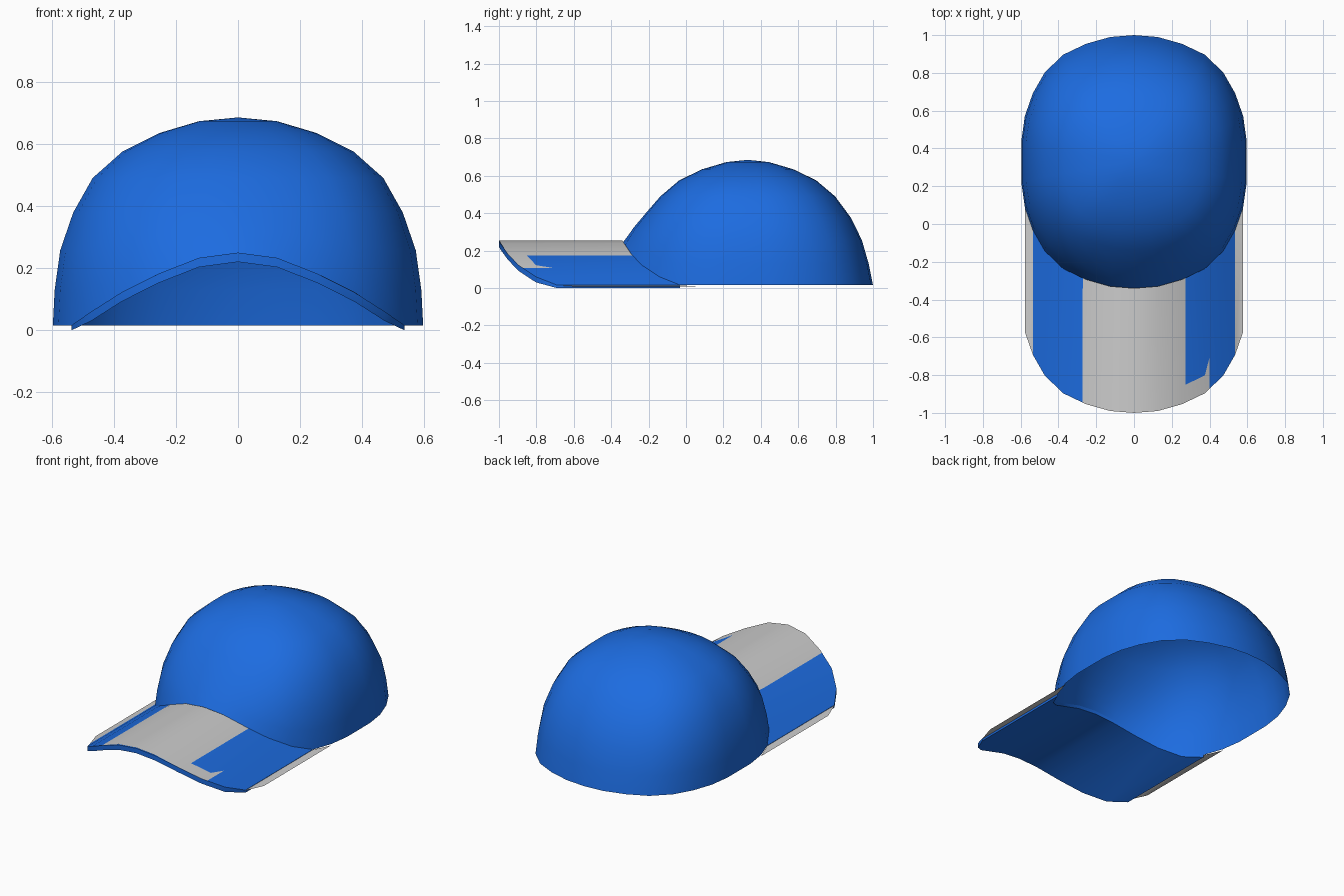
import bpy, bmesh

if "Cube" in bpy.data.objects:
    bpy.data.objects.remove(bpy.data.objects["Cube"])

# unit quarter outline of the cap's plan: (across, along)
Q = [(0, 1), (.21, .985), (.425, .93), (.623, .845), (.785, .705),
     (.89, .54), (.96, .36), (.99, .17)]
# dome profile rings: (reach across, reach along, height)
RINGS = [(.21, .17, .982), (.425, .363, .925), (.623, .546, .837),
         (.785, .697, .709), (.89, .82, .543), (.96, .91, .362),
         (.99, .965, .172), (1, 1, 0)]
# height of the brim arch at each outline column, centre to side
ARCH = [.25, .233, .182, .122, .06, .016, .007, 0.0]
RX, RY, CY, Z0 = .602, .67, .33, .015

blue = bpy.data.materials.new("blue_cloth")
blue.diffuse_color = (.012, .15, .75, 1)
blue.use_nodes = True
blue.node_tree.nodes["Principled BSDF"].inputs["Base Color"].default_value = blue.diffuse_color


def finish(name, bm, mat=None):
    bmesh.ops.recalc_face_normals(bm, faces=bm.faces)
    me = bpy.data.meshes.new(name)
    bm.to_mesh(me)
    bm.free()
    ob = bpy.data.objects.new(name, me)
    bpy.context.collection.objects.link(ob)
    if mat:
        me.materials.append(mat)
    bpy.ops.object.select_all(action='DESELECT')
    ob.select_set(True)
    bpy.context.view_layer.objects.active = ob
    bpy.ops.object.shade_smooth_by_angle()
    return ob


def bridge(bm, a, b, closed):
    for i in range(len(a) if closed else len(a) - 1):
        j = (i + 1) % len(a)
        bm.faces.new((a[i], a[j], b[j], b[i]))


# dome: open shell whose front rim is lifted to follow the brim arch
half = [(x, -y, ARCH[k]) for k, (x, y) in enumerate(Q)]
half += [(x, y, 0) for x, y in reversed(Q)]
plan = half + [(-x, y, a) for x, y, a in reversed(half[1:-1])]
bm = bmesh.new()
rings = []
for rx, ry, h in RINGS:
    h *= RY
    w = max(0, 1 - h / .45) ** 1.6
    rings.append([bm.verts.new((RX * rx * x, CY + RY * ry * y,
                                Z0 + h + w * max(0, a - Z0 - .01)))
                  for x, y, a in plan])
for a, b in zip(rings, rings[1:]):
    bridge(bm, a, b, True)
top = bm.verts.new((0, CY, Z0 + RY))
for i, v in enumerate(rings[0]):
    bm.faces.new((top, v, rings[0][(i + 1) % len(plan)]))
finish("dome", bm, blue)


def column(k):
    """x, rear y, front y and arch height of one brim column"""
    x, y = Q[abs(k)]
    return (RX * x * (1 if k > 0 else -1), CY - RY * y,
            -CY - RY * y, ARCH[abs(k)])


# brim: solid arched visor
bm = bmesh.new()
loops = []
for k in range(-5, 6):
    x, back, front, z = column(k)
    low = max(0, z - .03)
    loops.append([bm.verts.new(p) for p in (
        (x, back, z), (x, front, z), (x, front, low), (x, back, low))])
for a, b in zip(loops, loops[1:]):
    bridge(bm, a, b, True)
bm.faces.new(loops[0])
bm.faces.new(loops[-1])
finish("brim", bm, blue)

# brim cover: thin grey sheet that dips in and out of the brim top,
# (rear, front) offsets per column
DIP = {-6: (0, 0), -5: (-.002, -.002), -4: (-.003, -.001), -3: (-.008, -.006),
       -2: (.001, .001), 2: (.001, .001), 3: (-.006, .001), 4: (-.003, -.003),
       5: (-.002, -.002), 6: (0, 0)}
bm = bmesh.new()
rows = [[], []]
for k in range(-6, 7):
    x, back, front, z = column(k)
    for row, y, d in zip(rows, (back, front), DIP.get(k, (.005, .005))):
        row.append(bm.verts.new((x, y, z + d)))
bridge(bm, rows[1], rows[0], False)
finish("brim_cover", bm)
